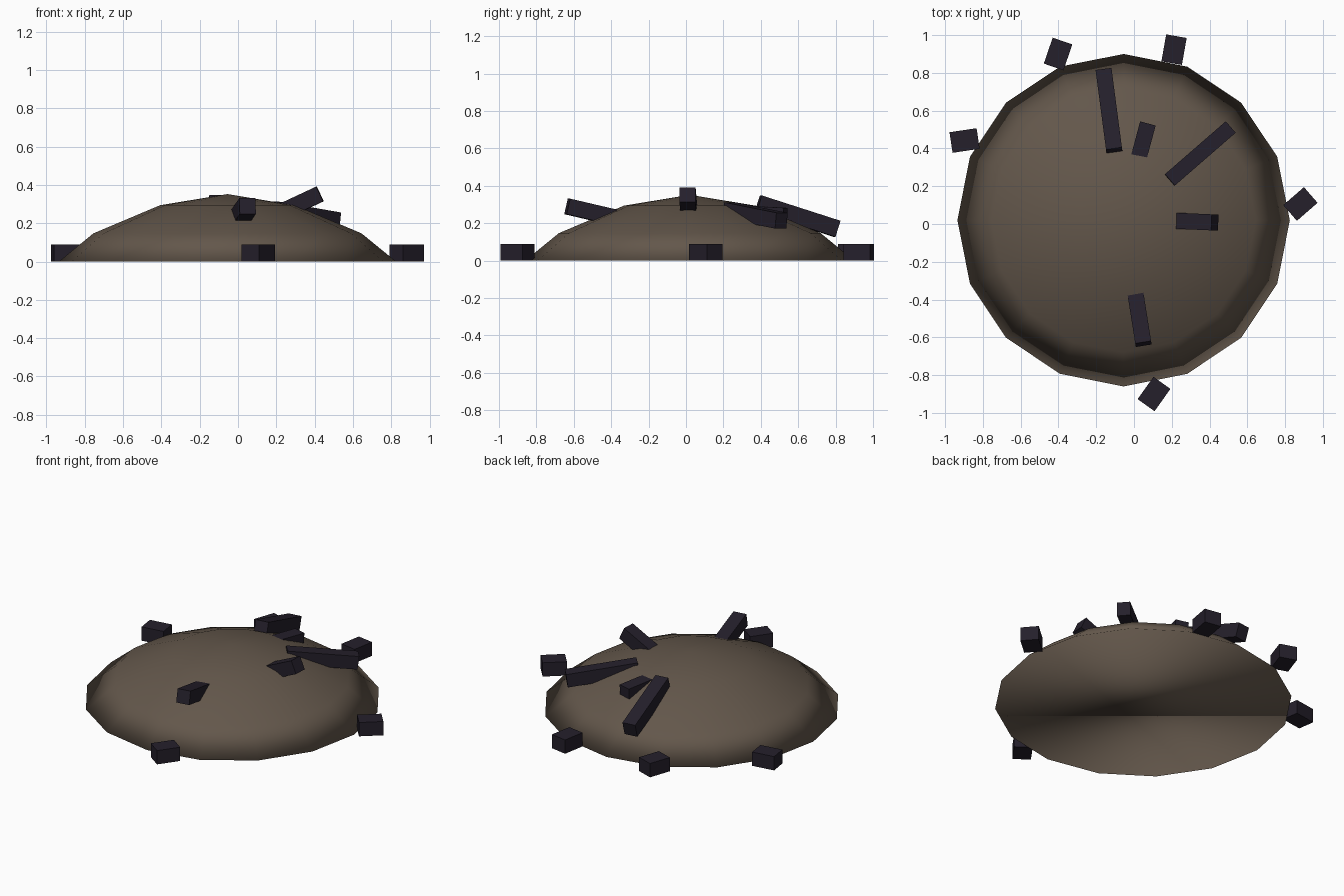
import bpy, bmesh, math
from mathutils import Matrix, Vector

if "Cube" in bpy.data.objects:
    bpy.data.objects.remove(bpy.data.objects["Cube"])


def material(name, rgb):
    m = bpy.data.materials.new(name)
    m.diffuse_color = (*rgb, 1)
    m.use_nodes = True
    m.node_tree.nodes["Principled BSDF"].inputs["Base Color"].default_value = m.diffuse_color
    return m


EARTH = material("ash_earth", (0.125, 0.095, 0.07))
CHAR = material("charred_block", (0.018, 0.014, 0.024))


def finish(name, bm, mat, smooth=False):
    bmesh.ops.recalc_face_normals(bm, faces=bm.faces[:])
    for f in bm.faces:
        f.smooth = smooth
    me = bpy.data.meshes.new(name)
    bm.to_mesh(me)
    bm.free()
    me.materials.append(mat)
    ob = bpy.data.objects.new(name, me)
    bpy.context.collection.objects.link(ob)
    return ob


def box(name, size, center, yaw, pitch=0):
    """Box with its length along local x; positive pitch lifts the outer end."""
    bm = bmesh.new()
    rot = Matrix.Rotation(math.radians(yaw), 4, 'Z') @ Matrix.Rotation(math.radians(-pitch), 4, 'Y')
    bmesh.ops.create_cube(bm, size=1, matrix=Matrix.Translation(center) @ rot @ Matrix.Diagonal((*size, 1)))
    return finish(name, bm, CHAR)


def stick(name, length, tip, yaw, pitch):
    """Square stick placed by the centre of its outer end face."""
    a, p = math.radians(yaw), math.radians(pitch)
    axis = Vector((math.cos(a) * math.cos(p), math.sin(a) * math.cos(p), math.sin(p)))
    return box(name, (length, 0.085, 0.085), Vector(tip) - axis * length / 2, yaw, pitch)


# Low mound: 16-sided smooth dome with a closed flat base
SIDES = 16
bm = bmesh.new()
rings = []
for r, z in ((0.88, 0), (0.70, 0.147), (0.352, 0.294)):
    rings.append([bm.verts.new((-0.055 + r * math.cos(math.tau * i / SIDES),
                                0.02 + r * math.sin(math.tau * i / SIDES), z))
                  for i in range(SIDES)])
apex = bm.verts.new((-0.055, 0.02, 0.352))
bm.faces.new(rings[0])
for i in range(SIDES):
    j = (i + 1) % SIDES
    for lo, hi in zip(rings, rings[1:]):
        bm.faces.new((lo[i], lo[j], hi[j], hi[i]))
    bm.faces.new((rings[-1][i], rings[-1][j], apex))
finish("mound", bm, EARTH, smooth=True)

# Small blocks lying around the rim
for n, (x, y, yaw) in enumerate(((-0.402, 0.90, 71), (0.212, 0.923, 80), (-0.897, 0.442, 8.5),
                                 (0.881, 0.106, 41), (0.106, -0.90, 54.5)), 1):
    box(f"rim_block_{n}", (0.145, 0.11, 0.09), (x, y, 0.045), yaw)

# Long sticks resting on the slope
box("long_stick_1", (0.445, 0.085, 0.09), (-0.132, 0.597, 0.238), 97.5, -17.7)
box("long_stick_2", (0.43, 0.08, 0.085), (0.347, 0.37, 0.242), 41, -7.5)

# Short stubs poking out of the mound
stick("stub_right", 0.28, (0.428, 0.008, 0.353), -2.5, 25)
stick("stub_front", 0.30, (0.050, -0.635, 0.29), -81, 13)
stick("stub_back", 0.25, (0.073, 0.53, 0.24), 75, -3)
